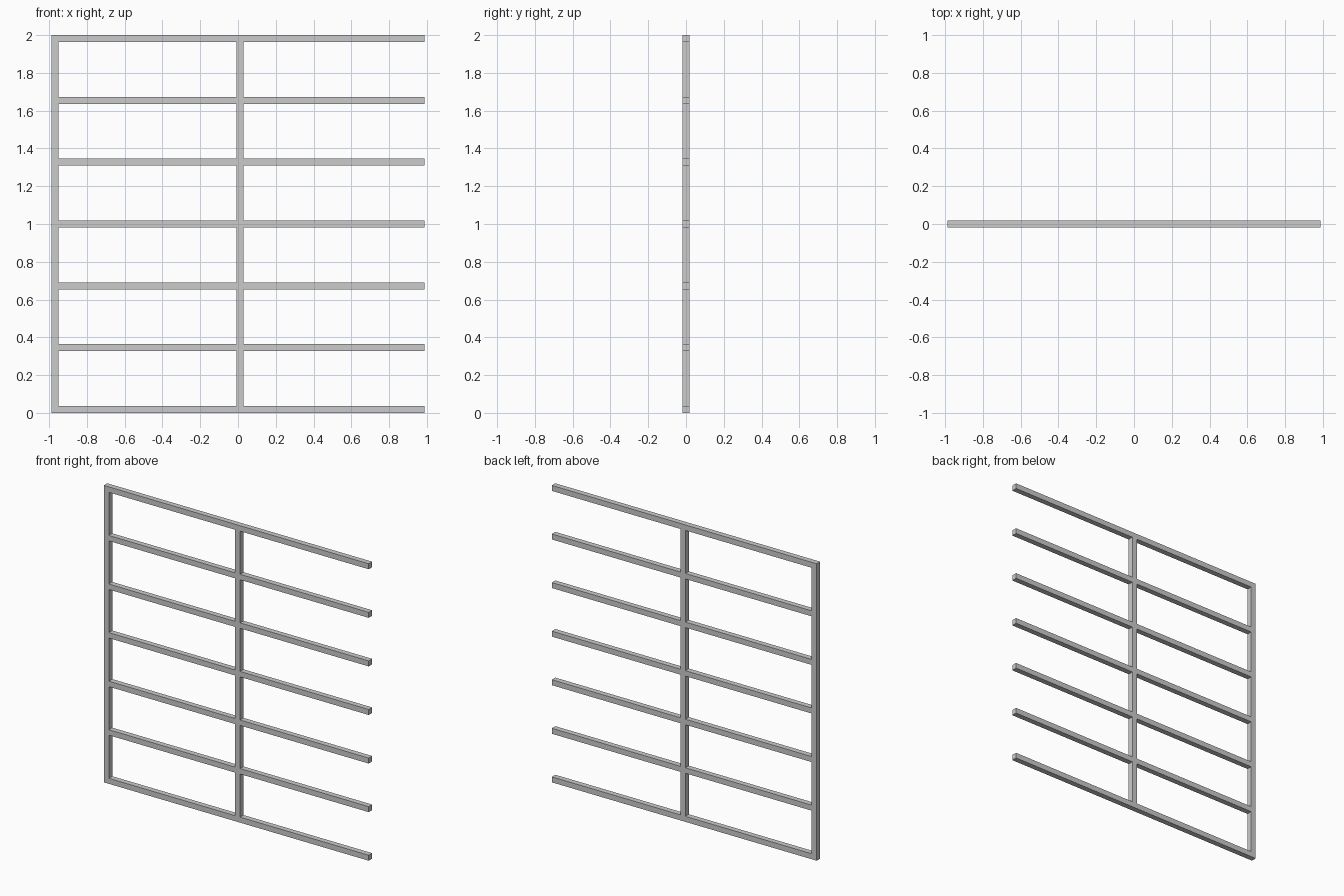
import bpy

if "Cube" in bpy.data.objects:
    bpy.data.objects.remove(bpy.data.objects["Cube"])

T = 0.037                    # square bar thickness
HALF = 0.987                 # half of the overall width
HEIGHT = 2.0
RAILS = 7
PITCH = (HEIGHT - T) / (RAILS - 1)
MID_X = 0.01                 # centre of the middle upright


def bar(name, x0, x1, z0, z1):
    """Square-section bar spanning the given x and z ranges."""
    bpy.ops.mesh.primitive_cube_add(size=1, location=((x0 + x1) / 2, 0, (z0 + z1) / 2))
    ob = bpy.context.object
    ob.name = name
    ob.scale = (x1 - x0, T, z1 - z0)
    bpy.ops.object.transform_apply(location=False, rotation=False, scale=True)
    return ob


# Full-height upright at the closed left end
bar("left_post", -HALF, -HALF + T, 0, HEIGHT)

for i in range(RAILS):
    z = i * PITCH
    # Horizontal rail, butted to the left post and free at the right end
    bar(f"rail_{i + 1}", -HALF + T, HALF, z, z + T)
    # Middle upright piece fitted between this rail and the next
    if i < RAILS - 1:
        bar(f"middle_post_{i + 1}", MID_X - T / 2, MID_X + T / 2, z + T, z + PITCH)
